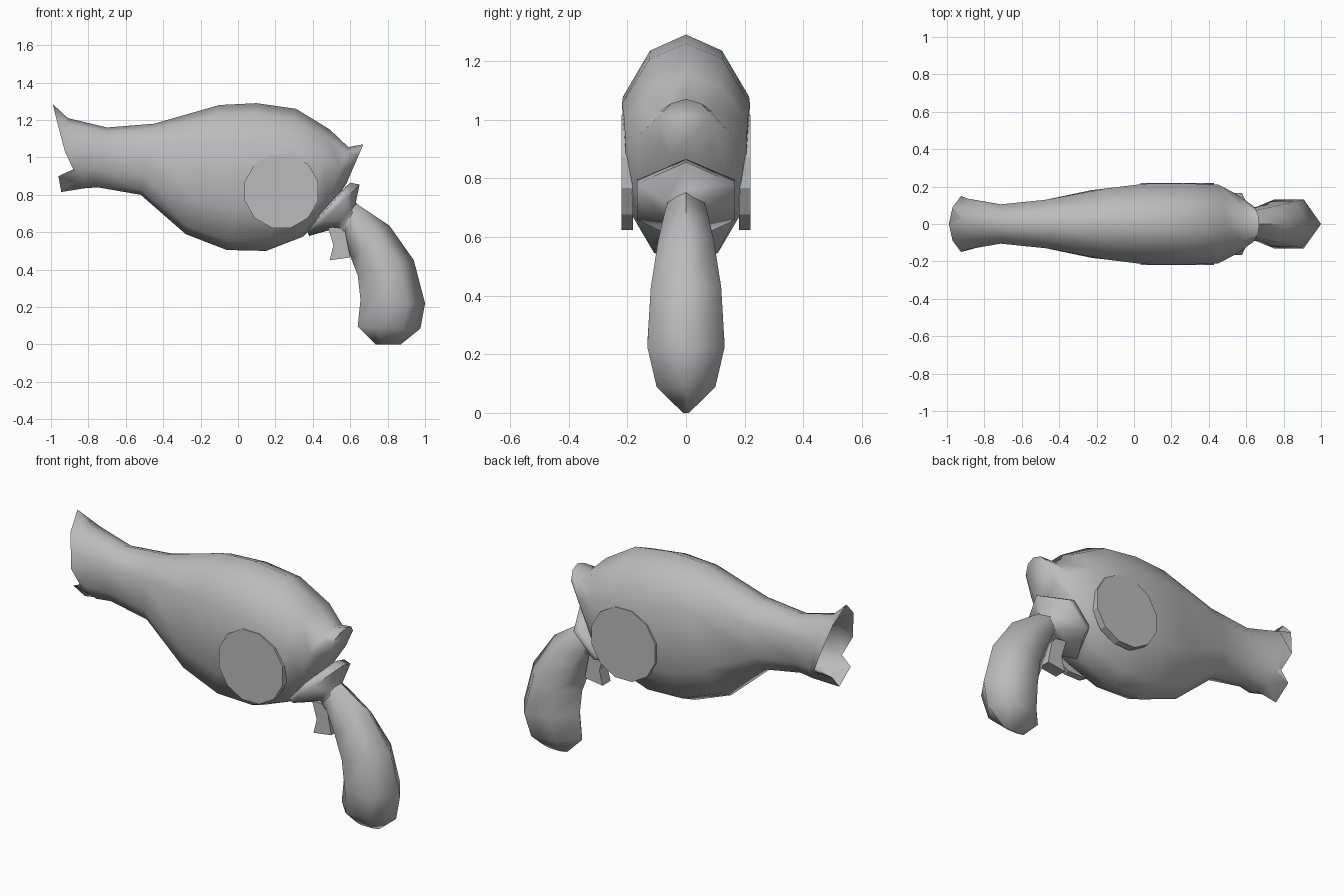
import bpy, bmesh, math
from mathutils import Vector

cube = bpy.data.objects.get("Cube")
if cube:
    bpy.data.objects.remove(cube, do_unlink=True)

grey = bpy.data.materials.new("plain grey")
grey.use_nodes = True
colour = (0.5, 0.5, 0.5, 1)
grey.diffuse_color = colour
grey.node_tree.nodes["Principled BSDF"].inputs["Base Color"].default_value = colour

# Half cross-sections from lower to upper edge: (sideways share, share of height)
ROUND = [(0, 0), (.5, .06), (.95, .28), (1, .73), (.57, .93), (0, 1)]
HEX = [(0, 0), (1, .28), (1, .73), (0, 1)]


def full_loop(half):
    """Mirror half a ring of points across the middle plane."""
    return half + [Vector((p.x, -p.y, p.z)) for p in reversed(half[1:-1])]


def section(upper, lower, width, profile):
    """Ring spanning from a lower to an upper (x, z) point."""
    a, b = Vector((lower[0], 0, lower[1])), Vector((upper[0], 0, upper[1]))
    return full_loop([a.lerp(b, t) + Vector((0, u * width, 0)) for u, t in profile])


def finish(name, bm, smooth=True):
    bmesh.ops.recalc_face_normals(bm, faces=bm.faces)
    mesh = bpy.data.meshes.new(name)
    bm.to_mesh(mesh)
    bm.free()
    mesh.materials.append(grey)
    obj = bpy.data.objects.new(name, mesh)
    bpy.context.collection.objects.link(obj)
    if smooth:
        bpy.ops.object.select_all(action='DESELECT')
        obj.select_set(True)
        bpy.context.view_layer.objects.active = obj
        bpy.ops.object.shade_smooth_by_angle(angle=math.radians(70))
    return obj


def loft(name, rings, smooth=True):
    """Skin a list of equal rings and cap both ends."""
    bm = bmesh.new()
    loops = [[bm.verts.new(p) for p in ring] for ring in rings]
    n = len(loops[0])
    for a, b in zip(loops, loops[1:]):
        for i in range(n):
            j = (i + 1) % n
            bm.faces.new((a[i], a[j], b[j], b[i]))
    bm.faces.new(loops[0])
    bm.faces.new(loops[-1])
    return finish(name, bm, smooth)


# Body: inside of the mouth, jagged rim, then the outer skin to the rear spur
cavity = [((-.72, 1.10), (-.72, .90), .06), ((-.89, 1.17), (-.82, .87), .10)]
rim = [(-.945, 0, .815), (-.96, .08, .9), (-.875, .125, .925),
       (-.925, .15, 1.03), (-.97, .09, 1.2), (-.99, 0, 1.285)]
skin = [((-.91, 1.21), (-.82, .835), .135),
        ((-.70, 1.16), (-.75, .84), .105),
        ((-.45, 1.18), (-.52, .80), .13),
        ((-.10, 1.28), (-.28, .59), .19),
        ((.10, 1.29), (-.06, .505), .215),
        ((.31, 1.26), (.15, .50), .218),
        ((.49, 1.15), (.345, .575), .21),
        ((.59, 1.055), (.44, .66), .16),
        ((.67, 1.07), (.58, .86), .09)]
loft("body",
     [section(*s, ROUND) for s in cavity]
     + [full_loop([Vector(p) for p in rim])]
     + [section(*s, ROUND) for s in skin])

# Flared collar between body and grip
collar = [((.55, .82), (.40, .66), .10),
          ((.60, .865), (.37, .605), .167),
          ((.65, .855), (.38, .58), .167),
          ((.63, .76), (.52, .62), .065),
          ((.66, .72), (.55, .58), .065)]
loft("collar", [section(*s, HEX) for s in collar])

# Curved grip, ending in a blunt ridge
grip = [((.61, .77), (.52, .64), .055),
        ((.66, .735), (.56, .59), .07),
        ((.81, .635), (.605, .46), .095),
        ((.94, .45), (.64, .37), .12),
        ((1.0, .22), (.655, .24), .132),
        ((.975, .085), (.64, .095), .10),
        ((.87, 0), (.735, 0), .01)]
loft("grip", [section(*s, HEX) for s in grip])

# Trigger
outline = [(.48, .63), (.57, .62), (.60, .465), (.49, .45), (.51, .53)]
loft("trigger", [[Vector((x, y, z)) for x, z in outline] for y in (-.035, .035)], False)

# Flat round side plates
for side, name in ((-1, "right_side_plate"), (1, "left_side_plate")):
    rings = []
    for depth in (.18, .22):
        rings.append([Vector((.232 + .203 * math.cos(a), side * depth, .82 + .203 * math.sin(a)))
                      for a in (math.tau * (i + .5) / 12 for i in range(12))])
    loft(name, rings, False)
